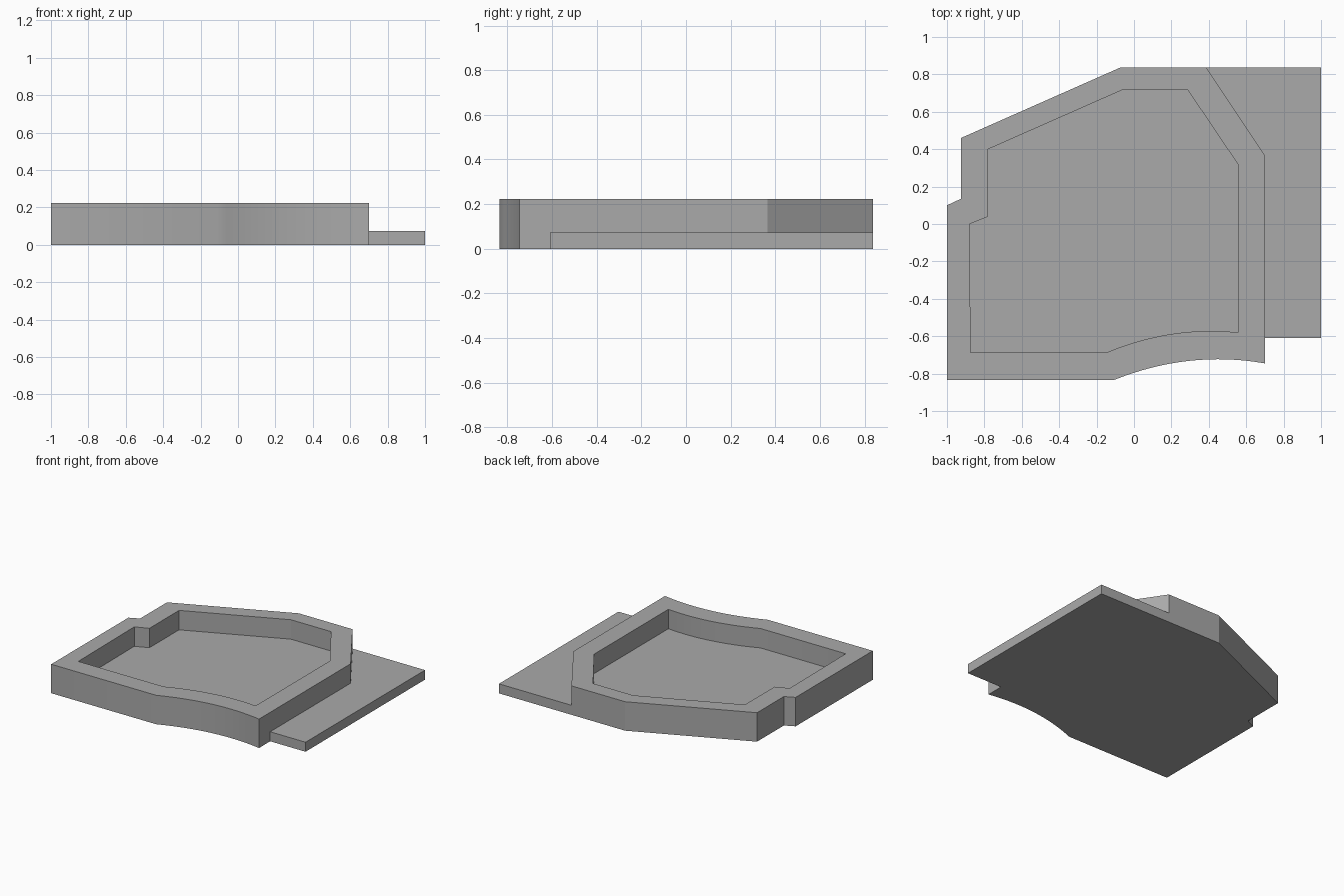
import bpy
import bmesh

cube = bpy.data.objects.get("Cube")
if cube:
    bpy.data.objects.remove(cube, do_unlink=True)

BASE_TOP, RIM_TOP = 0.073, 0.222

grey = bpy.data.materials.new("plain grey")
grey.use_nodes = True
colour = (0.4, 0.4, 0.4, 1)
grey.diffuse_color = colour
grey.node_tree.nodes["Principled BSDF"].inputs["Base Color"].default_value = colour


def bowed_edge(start, end, apex, steps=16):
    """Points of a shallow bow between two x values, highest at the apex."""
    (x0, y0), (ax, ay) = start, apex
    k = (ay - y0) / (x0 - ax) ** 2
    xs = [x0 + (end - x0) * i / steps for i in range(steps + 1)]
    return [(x, ay - k * (x - ax) ** 2) for x in xs]


def walls(bm, outline, z0, z1):
    """Vertical walls along a closed outline; returns bottom and top loops."""
    low, high = [[bm.verts.new((x, y, z)) for x, y in outline] for z in (z0, z1)]
    for i in range(len(outline)):
        j = (i + 1) % len(outline)
        bm.faces.new((low[i], low[j], high[j], high[i]))
    return low, high


def loop_edges(bm, loop):
    return [bm.edges.get((loop[i - 1], loop[i])) for i in range(len(loop))]


def finish(bm, name):
    bmesh.ops.recalc_face_normals(bm, faces=bm.faces)
    mesh = bpy.data.meshes.new(name)
    bm.to_mesh(mesh)
    bm.free()
    mesh.materials.append(grey)
    obj = bpy.data.objects.new(name, mesh)
    bpy.context.collection.objects.link(obj)
    bpy.ops.object.select_all(action="DESELECT")
    obj.select_set(True)
    bpy.context.view_layer.objects.active = obj
    bpy.ops.object.shade_smooth_by_angle(angle=0.4)


# Shared outlines, counter-clockwise from the front
front = [(-1, -0.835)] + bowed_edge((-0.11, -0.835), 0.7, (0.45, -0.723))
back = [(-0.07, 0.838), (-0.925, 0.46), (-0.925, 0.135), (-1, 0.1)]
rim_outer = front + [(0.7, 0.365), (0.385, 0.838)] + back
rim_inner = ([(-0.873, -0.688)] + bowed_edge((-0.15, -0.688), 0.555, (0.41, -0.572))
             + [(0.555, 0.32), (0.285, 0.72), (-0.055, 0.72),
                (-0.78, 0.4), (-0.78, 0.04), (-0.88, 0)])

# Base plate with the low side ledge
bm = bmesh.new()
ledge = [(0.7, -0.61), (1, -0.61), (1, 0.838)]
bottom, top = walls(bm, front + ledge + back, 0, BASE_TOP)
bm.faces.new(bottom)
bm.faces.new(top)
finish(bm, "base_plate")

# Raised rim around the tray
bm = bmesh.new()
outer = walls(bm, rim_outer, BASE_TOP, RIM_TOP)
inner = walls(bm, rim_inner, BASE_TOP, RIM_TOP)
for a, b in zip(outer, inner):
    bmesh.ops.triangle_fill(bm, use_beauty=True,
                            edges=loop_edges(bm, a) + loop_edges(bm, b))
finish(bm, "raised_rim")
